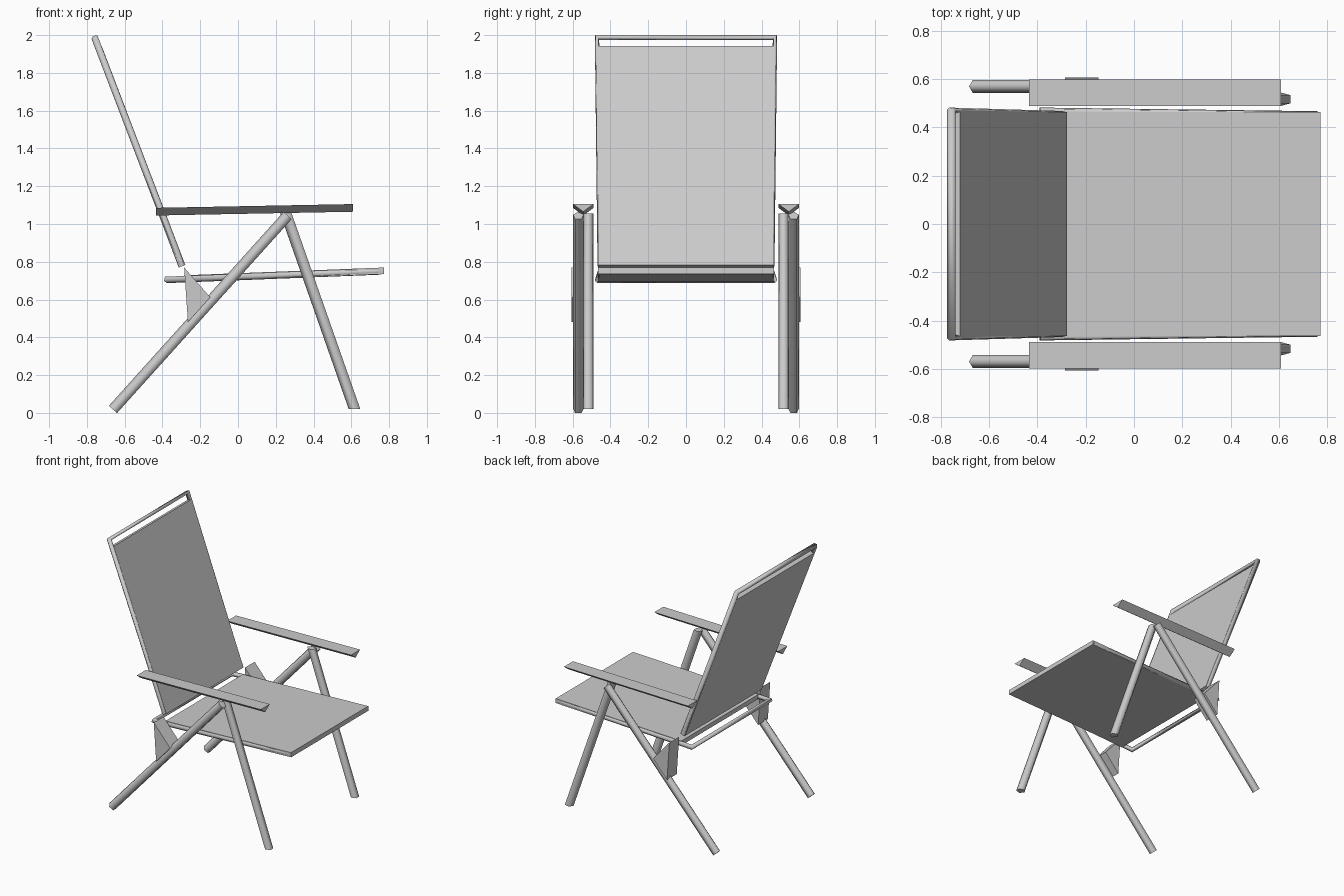
import bpy, bmesh, math
from mathutils import Vector

if "Cube" in bpy.data.objects:
    bpy.data.objects.remove(bpy.data.objects["Cube"])


def finish(name, bm, mirror=False):
    bmesh.ops.recalc_face_normals(bm, faces=bm.faces)
    mesh = bpy.data.meshes.new(name)
    bm.to_mesh(mesh)
    bm.free()
    obj = bpy.data.objects.new(name, mesh)
    bpy.context.collection.objects.link(obj)
    if mirror:
        mod = obj.modifiers.new("Mirror", 'MIRROR')
        mod.use_axis = (False, True, False)
        mod.use_mirror_merge = False
    return obj


def prism(name, profile, y0, y1, mirror=False):
    """Extrude an (x, z) profile along y."""
    bm = bmesh.new()
    face = bm.faces.new([bm.verts.new((x, y0, z)) for x, z in profile])
    ext = bmesh.ops.extrude_face_region(bm, geom=[face])
    verts = [v for v in ext["geom"] if isinstance(v, bmesh.types.BMVert)]
    bmesh.ops.translate(bm, verts=verts, vec=(0, y1 - y0, 0))
    return finish(name, bm, mirror)


def slab(name, a, b, half, width):
    """Tilted panel between two (x, z) points, 2*half thick."""
    a, b = Vector(a), Vector(b)
    n = (b - a).normalized().orthogonal() * half
    return prism(name, [a + n, b + n, b - n, a - n], -width, width)


def tube(name, path, apex, r_apex, r_side, sides=5, mirror=False):
    """Sweep a low-sided section, mitred at corners, one corner toward apex."""
    pts = [Vector(p) for p in path]
    apex = Vector(apex).normalized()
    dirs = [(q - p).normalized() for p, q in zip(pts, pts[1:])]
    bm = bmesh.new()
    rings = []
    for i, p in enumerate(pts):
        s0 = apex.cross(dirs[max(i - 1, 0)]).normalized()
        s1 = apex.cross(dirs[min(i, len(dirs) - 1)]).normalized()
        side = (s0 + s1) / (1 + s0.dot(s1))
        rings.append([])
        for k in range(sides):
            t = 2 * math.pi * k / sides
            rings[-1].append(bm.verts.new(
                p + apex * r_apex * math.cos(t) + side * r_side * math.sin(t)))
    for r0, r1 in zip(rings, rings[1:]):
        for k in range(sides):
            m = (k + 1) % sides
            bm.faces.new((r0[k], r0[m], r1[m], r1[k])).smooth = True
    bm.faces.new(rings[0])
    bm.faces.new(rings[-1])
    # Crisp end caps
    for e in bm.edges:
        if any(not f.smooth for f in e.link_faces):
            e.smooth = False
    return finish(name, bm, mirror)


# Legs: rear pair outside, front pair inside, meeting under the armrests
tube("rear_leg", [(-0.66, 0.57, 0.016), (0.265, 0.57, 1.043)],
     (-0.743, 0, 0.669), 0.032, 0.029, mirror=True)
tube("front_leg", [(0.62, 0.517, 0.02), (0.257, 0.517, 1.055)],
     (-1, 0, 0), 0.034, 0.029, mirror=True)

# Armrests: flat top, triangular section
tube("armrest", [(-0.435, 0.544, 1.072), (0.61, 0.544, 1.092)],
     (0, 0, -1), 0.027, 0.063, sides=3, mirror=True).data.shade_flat()

# Backrest panel and its surrounding frame
slab("back_panel", (-0.295, 0.777), (-0.738, 1.937), 0.0175, 0.465)
bx, bz, tx, tz = -0.295, 0.777, -0.757, 1.987
tube("back_frame", [(bx, -0.457, bz), (tx, -0.471, tz),
                    (tx, 0.471, tz), (bx, 0.457, bz)],
     (-0.934, 0, -0.357), 0.02, 0.012)

# Seat panel and the frame projecting behind it
slab("seat_panel", (-0.285, 0.711), (0.773, 0.752), 0.0175, 0.465)
tube("seat_frame", [(0.76, -0.454, 0.751), (-0.378, -0.469, 0.706),
                    (-0.378, 0.469, 0.706), (0.76, 0.454, 0.751)],
     (0.039, 0, -0.999), 0.019, 0.014)

# Triangular brackets joining the seat to the rear legs
prism("seat_bracket", [(-0.285, 0.77), (-0.147, 0.612), (-0.265, 0.48)],
      0.49, 0.607, mirror=True)
